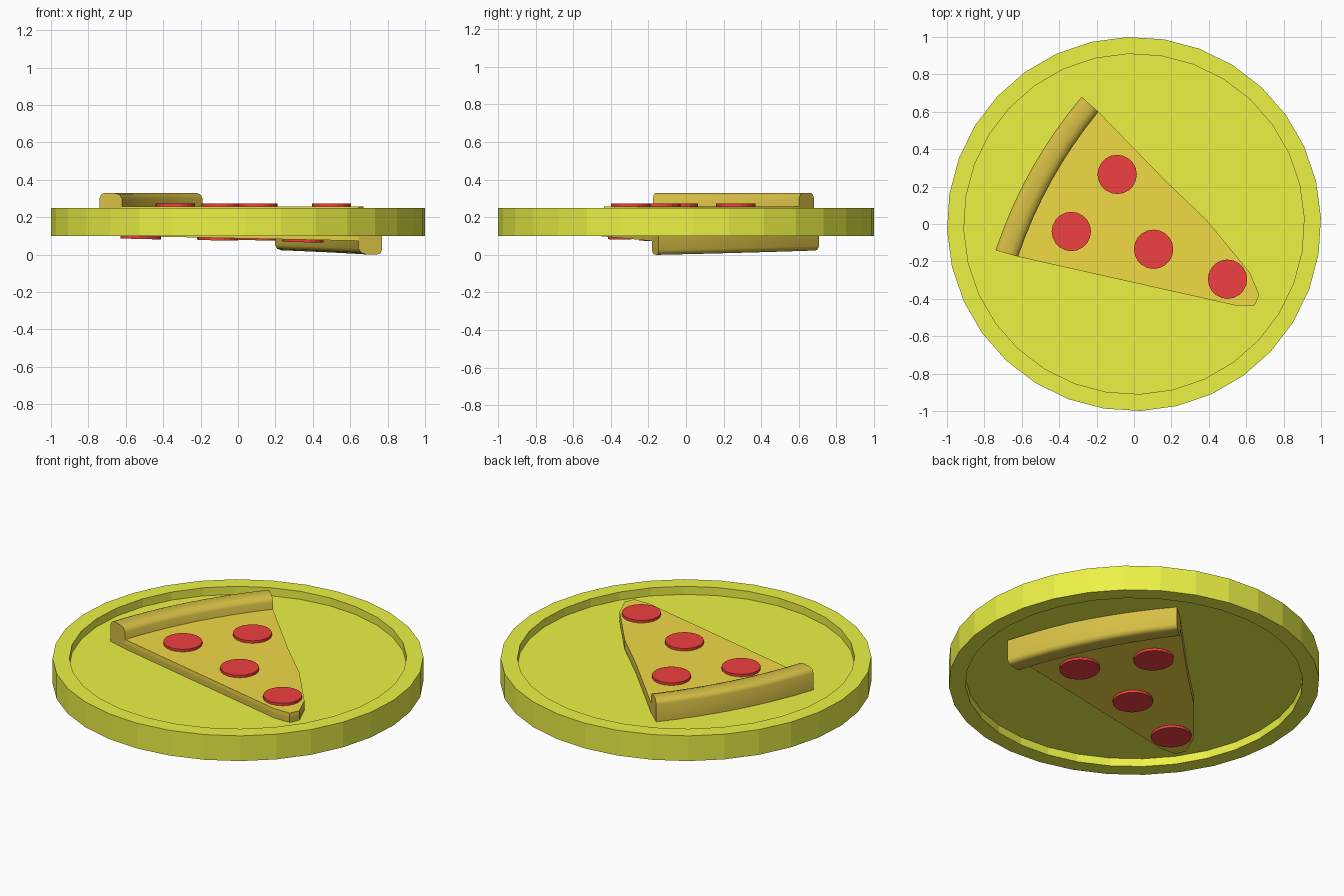
import bpy, bmesh, math
from mathutils import Vector

if "Cube" in bpy.data.objects:
    bpy.data.objects.remove(bpy.data.objects["Cube"])


def material(name, rgb):
    m = bpy.data.materials.new(name)
    m.diffuse_color = (*rgb, 1)
    m.use_nodes = True
    m.node_tree.nodes["Principled BSDF"].inputs["Base Color"].default_value = m.diffuse_color
    return m


PLATE = material("plate_yellow", (0.84, 0.89, 0.06))
CRUST = material("crust_brown", (0.68, 0.52, 0.06))
CHEESE = material("cheese_gold", (0.87, 0.70, 0.06))
MEAT = material("pepperoni_red", (0.87, 0.05, 0.05))


def skin(name, rings, mat, closed=False, place=lambda p: p, smooth=False):
    """Bridge equal-length closed rings of points into a solid."""
    bm = bmesh.new()
    vs = [[bm.verts.new(place(Vector(p))) for p in r] for r in rings]
    n, k = len(rings), len(rings[0])
    for i in range(n if closed else n - 1):
        a, b = vs[i], vs[(i + 1) % n]
        for j in range(k):
            bm.faces.new((a[j], a[(j + 1) % k], b[(j + 1) % k], b[j]))
    if not closed:
        bm.faces.new(vs[0])
        bm.faces.new(vs[-1])
    bmesh.ops.recalc_face_normals(bm, faces=bm.faces)
    me = bpy.data.meshes.new(name)
    bm.to_mesh(me)
    bm.free()
    me.materials.append(mat)
    ob = bpy.data.objects.new(name, me)
    bpy.context.collection.objects.link(ob)
    if smooth:
        bpy.ops.object.select_all(action='DESELECT')
        ob.select_set(True)
        bpy.context.view_layer.objects.active = ob
        bpy.ops.object.shade_smooth_by_angle(angle=math.radians(50))
    return ob


def circle(r, z, n, c=(0, 0), start=0.0):
    return [(c[0] + r * math.cos(start + math.tau * i / n),
             c[1] + r * math.sin(start + math.tau * i / n), z) for i in range(n)]


def arc(a, b, bulge, n=8):
    """Points from a to b bowed to the left of the direction of travel."""
    a, b = Vector(a), Vector(b)
    d = (b - a).normalized()
    side = Vector((-d.y, d.x))
    return [a.lerp(b, i / n) + side * bulge * 4 * (i / n) * (1 - i / n)
            for i in range(n + 1)]


# Round plate with a raised rim on both faces
rim = [(0.91, 0.148), (0.91, 0.10), (1.0, 0.10), (1.0, 0.25), (0.91, 0.25), (0.91, 0.202)]
skin("plate", [circle(r, z, 32, start=math.radians(2)) for r, z in rim], PLATE)

OUTER = arc((-0.74, -0.14), (-0.28, 0.68), 0.045)
INNER = arc((-0.62, -0.175), (-0.19, 0.60), 0.04)
TIP = [(0.17, 0.23), (0.39, 0.02), (0.62, -0.26), (0.67, -0.38), (0.645, -0.435), (0.54, -0.435)]
PEPPERONI = [(-0.09, 0.265), (-0.335, -0.04), (0.105, -0.135), (0.50, -0.295)]
# Crust cross-section: fraction from outer to inner edge, height
SECTION = [(0, 0.19), (0, 0.305), (0.07, 0.322), (0.2, 0.33), (0.65, 0.33),
           (0.88, 0.322), (1, 0.30), (1, 0.19)]


def slice_of_pizza(prefix, place):
    outline = [tuple(p) for p in INNER] + TIP
    # Dough base and cheese layer
    for part, z0, z1, mat in (("dough", 0.19, 0.235, CRUST), ("cheese", 0.235, 0.258, CHEESE)):
        skin(f"{prefix}_{part}", [[(x, y, z) for x, y in outline] for z in (z0, z1)],
             mat, place=place)
    # Rounded crust swept along the arc
    rings = []
    for o, i in zip(OUTER, INNER):
        rings.append([(*o.lerp(i, t), z) for t, z in SECTION])
    skin(f"{prefix}_crust", rings, CRUST, place=place, smooth=True)
    # Pepperoni discs
    for k, c in enumerate(PEPPERONI):
        skin(f"{prefix}_pepperoni_{k + 1}",
             [circle(0.105, z, 20, c) for z in (0.25, 0.273)], MEAT, place=place)


def underside(p):
    """Turn the slice over, slightly larger and a little tilted."""
    x, y = -1.04 * p.x, 1.04 * p.y
    return Vector((x, y, 0.35 - p.z - 0.024 * x + 0.014 * y))


slice_of_pizza("upper", lambda p: p)
slice_of_pizza("lower", underside)
